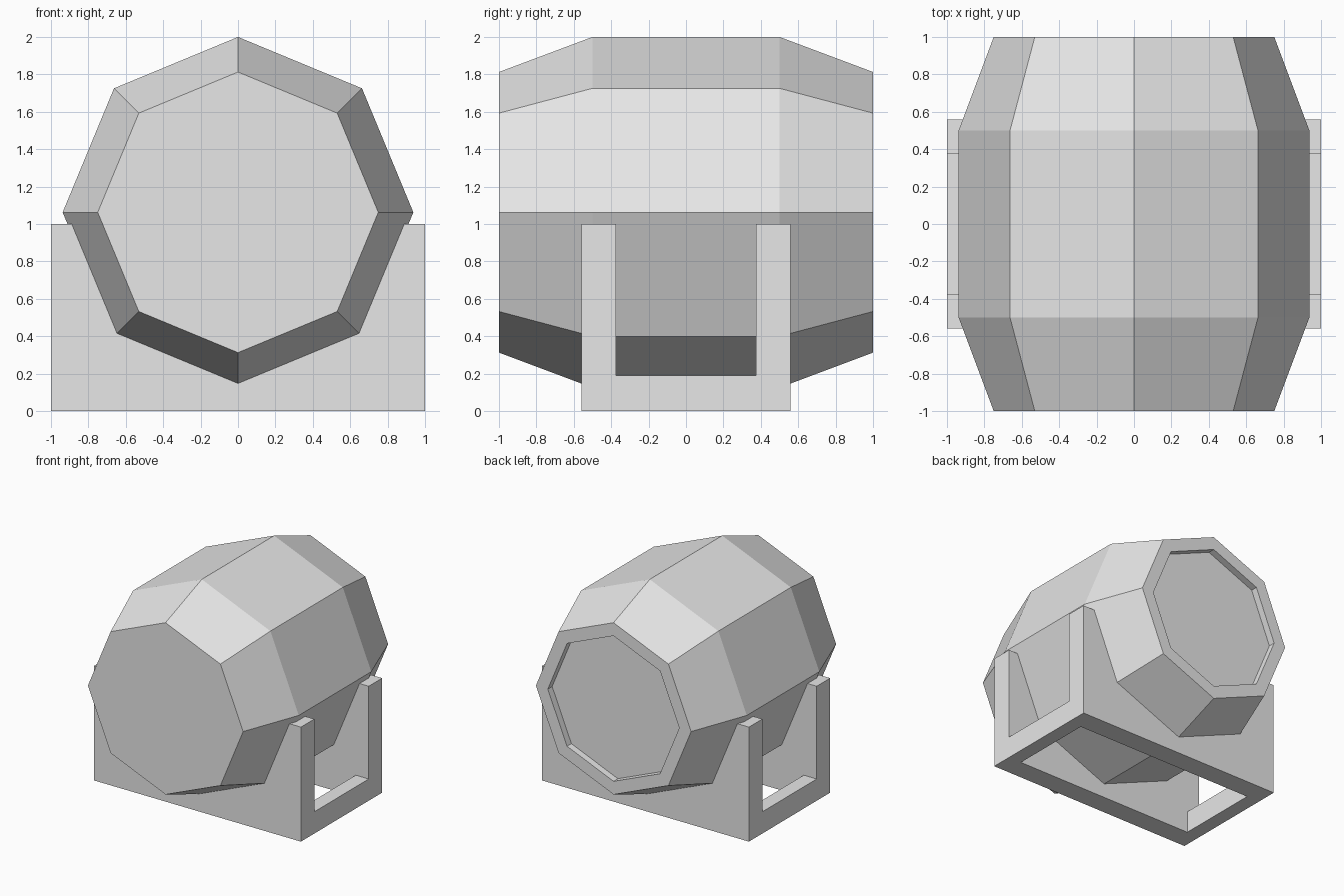
import bpy, bmesh
from math import cos, sin, tau

cube = bpy.data.objects.get("Cube")
if cube:
    bpy.data.objects.remove(cube, do_unlink=True)

grey = bpy.data.materials.new("light grey")
grey.use_nodes = True
colour = (0.8, 0.8, 0.8, 1)
grey.diffuse_color = colour
grey.node_tree.nodes["Principled BSDF"].inputs["Base Color"].default_value = colour


def finish(bm, name):
    bmesh.ops.recalc_face_normals(bm, faces=bm.faces)
    mesh = bpy.data.meshes.new(name)
    bm.to_mesh(mesh)
    bm.free()
    mesh.materials.append(grey)
    obj = bpy.data.objects.new(name, mesh)
    bpy.context.collection.objects.link(obj)
    return obj


def lathe(name, profile, sides, height):
    """Sweep (y, radius) rings along y and cap both ends."""
    bm = bmesh.new()
    rings = [[bm.verts.new((r * sin(tau * i / sides), y, height + r * cos(tau * i / sides)))
              for i in range(sides)] for y, r in profile]
    for a, b in zip(rings, rings[1:]):
        for i in range(sides):
            j = (i + 1) % sides
            bm.faces.new((a[i], a[j], b[j], b[i]))
    bm.faces.new(rings[0])
    bm.faces.new(rings[-1])
    return finish(bm, name)


# Eight-sided barrel with a flat front and a recessed back lid
END, MID = 0.75, 0.9375
lathe("barrel", [(-1, END), (-0.5, MID), (0.5, MID), (1, END),
                 (1, 0.635), (0.94, 0.635)], 8, 2 - MID)

# Stand: a U-shaped side outline pushed across x, with a hollow middle
HALF, INNER, BAR, WALL = 0.56, 0.375, 0.19, 0.125
outline = [(-HALF, 0), (HALF, 0), (HALF, 1), (INNER, 1),
           (INNER, BAR), (-INNER, BAR), (-INNER, 1), (-HALF, 1)]
bm = bmesh.new()
side = bm.faces.new([bm.verts.new((-1, y, z)) for y, z in outline])
grown = bmesh.ops.extrude_face_region(bm, geom=[side])["geom"]
bmesh.ops.translate(bm, vec=(2, 0, 0), verts=[v for v in grown if isinstance(v, bmesh.types.BMVert)])
stand = finish(bm, "stand")

# Cutter that opens the floor of the stand, leaving a bar at each side
bm = bmesh.new()
bmesh.ops.create_cube(bm, size=1)
bmesh.ops.scale(bm, vec=(2 * (1 - WALL), 2 * INNER, 1), verts=bm.verts)
cutter = finish(bm, "floor_cutter")
cutter.hide_render = True
cutter.hide_viewport = True
cutter.display_type = 'WIRE'
cut = stand.modifiers.new("floor opening", 'BOOLEAN')
cut.operation = 'DIFFERENCE'
cut.solver = 'EXACT'
cut.object = cutter
